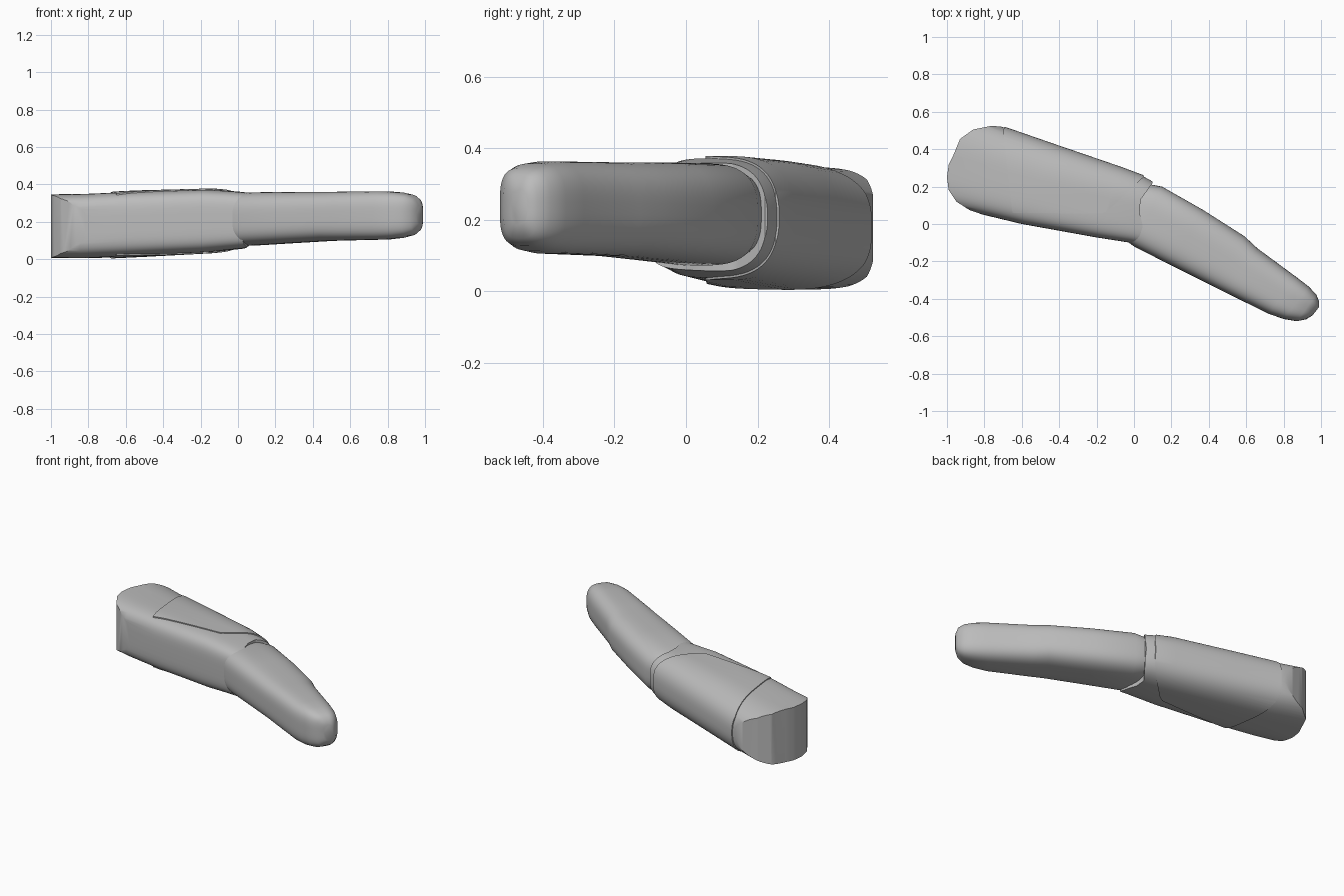
import bpy
import bmesh
from math import cos, sin, pi
from mathutils import Vector

if "Cube" in bpy.data.objects:
    bpy.data.objects.remove(bpy.data.objects["Cube"])

grey = bpy.data.materials.new("plain grey")
grey.use_nodes = True
tone = (0.5, 0.5, 0.5, 1)
grey.diffuse_color = tone
grey.node_tree.nodes["Principled BSDF"].inputs["Base Color"].default_value = tone


def finish(name, bm):
    bmesh.ops.recalc_face_normals(bm, faces=bm.faces)
    mesh = bpy.data.meshes.new(name)
    bm.to_mesh(mesh)
    bm.free()
    mesh.materials.append(grey)
    obj = bpy.data.objects.new(name, mesh)
    bpy.context.collection.objects.link(obj)
    return obj


def power(v, n):
    return abs(v) ** (2 / n) * (1 if v > 0 else -1)


def loft(name, stations, front_n, back_n, grow=0, sides=64):
    """Skin rounded sections; each station is front xy, back xy, low z, high z."""
    bm = bmesh.new()
    rings = []
    for fx, fy, bx, by, low, high in stations:
        front, back = Vector((fx, fy, 0)), Vector((bx, by, 0))
        mid, half = (front + back) / 2, (back - front) / 2
        half += half.normalized() * grow
        tall = (high - low) / 2 + grow
        ring = []
        for i in range(sides):
            a = 2 * pi * (i + 0.5) / sides
            n = back_n if cos(a) > 0 else front_n
            p = mid + half * power(cos(a), n)
            p.z = (low + high) / 2 + tall * power(sin(a), n)
            ring.append(bm.verts.new(p))
        rings.append(ring)
    for r, s in zip(rings, rings[1:]):
        for i in range(sides):
            j = (i + 1) % sides
            bm.faces.new((r[i], r[j], s[j], s[i]))
    bm.faces.new(rings[0])
    bm.faces.new(rings[-1])
    return finish(name, bm)


def trim(obj, outline):
    """Cut a part to a plan outline with an upright prism."""
    bm = bmesh.new()
    face = bm.faces.new([bm.verts.new((x, y, -0.5)) for x, y in outline])
    ext = bmesh.ops.extrude_face_region(bm, geom=[face])
    bmesh.ops.translate(bm, vec=(0, 0, 1.5),
                        verts=[v for v in ext["geom"] if isinstance(v, bmesh.types.BMVert)])
    cutter = finish("trim_helper", bm)
    cutter.hide_render = True
    mod = obj.modifiers.new("trim", "BOOLEAN")
    mod.operation, mod.solver, mod.object = "INTERSECT", "EXACT", cutter
    bpy.context.view_layer.objects.active = obj
    bpy.ops.object.modifier_apply(modifier=mod.name)
    bpy.data.objects.remove(cutter)


def smooth(obj, angle):
    bpy.ops.object.select_all(action="DESELECT")
    obj.select_set(True)
    bpy.context.view_layer.objects.active = obj
    bpy.ops.object.shade_smooth_by_angle(angle=angle)


# Broad rear segment with an upright rounded end
base_sections = [
    (-1.15, 0.13, -0.98, 0.62, 0.005, 0.345),
    (-0.85, 0.06, -0.68, 0.51, 0.006, 0.35),
    (-0.6, 0.0, -0.42, 0.42, 0.018, 0.362),
    (-0.2, -0.072, -0.07, 0.3, 0.038, 0.372),
    (-0.02, -0.1, 0.05, 0.255, 0.055, 0.36),
    (0.08, -0.12, 0.13, 0.21, 0.065, 0.352),
]
base = loft("base_segment", base_sections, 4.5, 2.6)
trim(base, [(-1, 0.25), (-0.99, 0.18), (-0.95, 0.12), (-0.88, 0.075), (-0.78, 0.04),
            (-0.6, -0.05), (-0.02, -0.2), (0.03, -0.09), (0.05, -0.05), (0.045, 0),
            (0.03, 0.06), (0.035, 0.13), (0.1, 0.22), (0.05, 0.4), (-0.62, 0.7),
            (-0.68, 0.522), (-0.77, 0.523), (-0.86, 0.505), (-0.93, 0.455),
            (-0.965, 0.37), (-0.99, 0.32)])
smooth(base, 0.6)

# Thin raised shell wrapped over the rear segment
shell = loft("back_shell", base_sections, 4.5, 2.6, 0.006)
trim(shell, [(-0.65, 0.06), (-0.17, 0.055), (-0.13, 0.08), (0.05, 0.25),
             (0.08, 0.4), (-0.6, 0.7), (-0.7, 0.5)])
smooth(shell, 0.6)

# Slim front segment ending in a rounded tip
tip = loft("tip_segment", [
    (-0.07, -0.07, 0.07, 0.215, 0.09, 0.34),
    (0.0, -0.12, 0.15, 0.2, 0.072, 0.357),
    (0.2, -0.222, 0.37, 0.075, 0.085, 0.36),
    (0.42, -0.332, 0.59, -0.065, 0.098, 0.36),
    (0.5, -0.372, 0.66, -0.13, 0.1, 0.361),
    (0.72, -0.48, 0.87, -0.285, 0.105, 0.363),
    (0.8, -0.508, 0.935, -0.335, 0.113, 0.357),
    (0.87, -0.52, 0.975, -0.378, 0.127, 0.345),
    (0.92, -0.51, 0.99, -0.415, 0.148, 0.325),
    (0.955, -0.488, 0.99, -0.443, 0.185, 0.285),
], 3.4, 2.9)
smooth(tip, 0.9)
